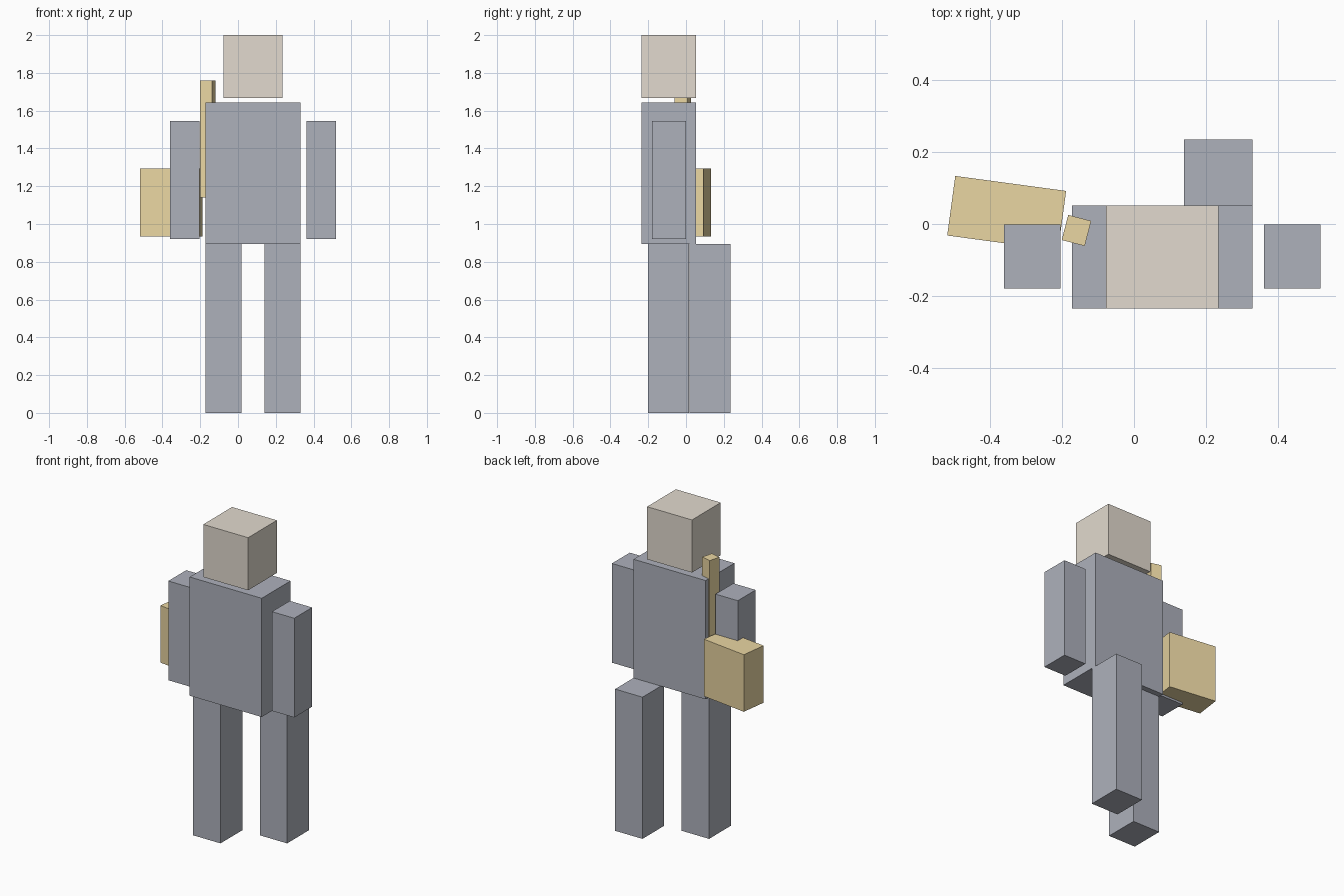
import bpy
from math import radians

if "Cube" in bpy.data.objects:
    bpy.data.objects.remove(bpy.data.objects["Cube"])


def material(name, color):
    mat = bpy.data.materials.new(name)
    mat.diffuse_color = color
    mat.use_nodes = True
    mat.node_tree.nodes["Principled BSDF"].inputs["Base Color"].default_value = mat.diffuse_color
    return mat


def box(name, center, size, turn=0.0, mat=None):
    bpy.ops.mesh.primitive_cube_add(size=1, location=center,
                                    rotation=(0, 0, radians(turn)))
    ob = bpy.context.object
    ob.name = name
    ob.scale = size
    bpy.ops.object.transform_apply(location=False, rotation=False, scale=True)
    if mat:
        ob.data.materials.append(mat)
    return ob


skin = material("head_beige", (0.76, 0.70, 0.62, 1))
gold = material("gold", (0.82, 0.67, 0.36, 1))
slate = material("slate", (0.42, 0.44, 0.50, 1))

MID = 0.0785   # middle of the body in x
BODY_Y = -0.0915

# Head and torso, with a small gap at the neck
box("head", (MID, BODY_Y, 1.834), (0.313, 0.287, 0.332), mat=skin)
box("torso", (MID, BODY_Y, 1.2685), (0.503, 0.287, 0.749), mat=slate)

# Arms and striding legs on both sides
for side, label, leg_y in ((-1, "right", -0.0915), (1, "left", 0.127)):
    box(label + "_arm", (MID + side * 0.3615, -0.09, 1.233),
        (0.156, 0.178, 0.626), mat=slate)
    box(label + "_leg", (MID + side * 0.156, leg_y, 0.447),
        (0.191, 0.217, 0.894), mat=slate)

# Carried object: wide block and upright bar, each turned slightly
box("carried_block", (-0.354, 0.030, 1.113), (0.311, 0.167, 0.36), -7.7, gold)
box("carried_bar", (-0.160, -0.018, 1.45), (0.066, 0.072, 0.622), -14.6, gold)
